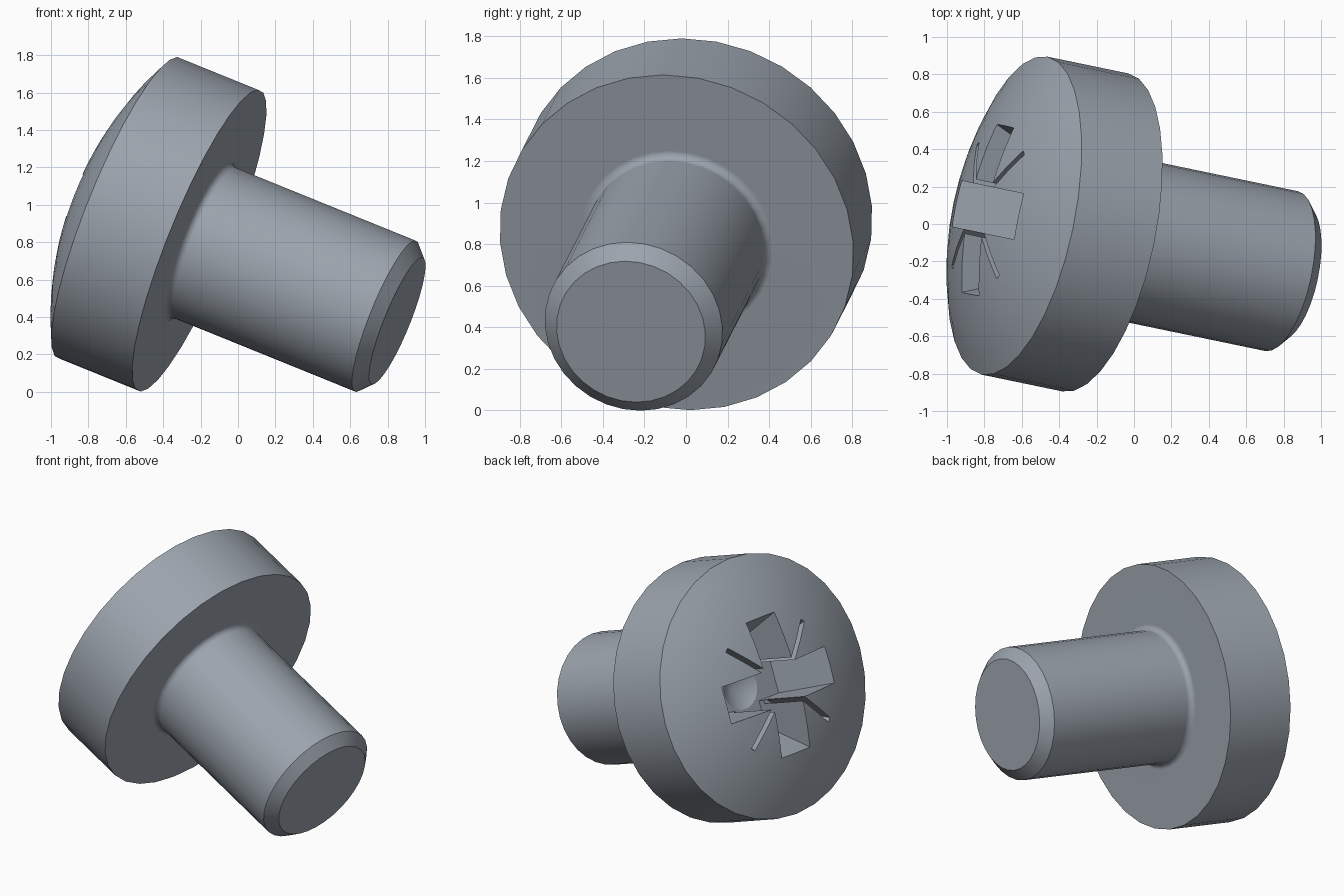
import bpy, bmesh, math
from mathutils import Vector, Matrix

cube = bpy.data.objects.get("Cube")
if cube:
    bpy.data.objects.remove(cube, do_unlink=True)

HEAD_R, HEAD_H, DOME_H = 0.868, 0.475, 0.22
SHANK_R, SHANK_L, TIP_R, TIP_L = 0.436, 1.095, 0.365, 1.163
FILLET = 0.04
TOP = HEAD_H + DOME_H

# Tilted frame: local z runs from the shank tip towards the head
z_axis = Vector((-0.910, 0.189, 0.369)).normalized()
x_axis = Vector((0, 0, 1)).cross(-z_axis).normalized()
y_axis = z_axis.cross(x_axis)
place = Matrix((x_axis, y_axis, z_axis)).transposed().to_4x4()
place.translation = (-0.207, -0.045, 0.808)

steel = bpy.data.materials.new("steel grey")
steel.use_nodes = True
colour = (0.33, 0.37, 0.42, 1)
steel.diffuse_color = colour
steel.node_tree.nodes["Principled BSDF"].inputs["Base Color"].default_value = colour


def add_object(name, bm):
    bmesh.ops.recalc_face_normals(bm, faces=bm.faces)
    mesh = bpy.data.meshes.new(name)
    bm.to_mesh(mesh)
    bm.free()
    mesh.materials.append(steel)
    obj = bpy.data.objects.new(name, mesh)
    bpy.context.collection.objects.link(obj)
    obj.matrix_world = place
    return obj


def lathe(name, profile, steps):
    """Revolve (radius, height) points that start and end on the axis."""
    bm = bmesh.new()
    verts = [bm.verts.new((r, 0, z)) for r, z in profile]
    edges = [bm.edges.new(pair) for pair in zip(verts, verts[1:])]
    bmesh.ops.spin(bm, geom=verts + edges, axis=(0, 0, 1), cent=(0, 0, 0),
                   angle=math.tau, steps=steps)
    bmesh.ops.remove_doubles(bm, verts=bm.verts, dist=0.0005)
    return add_object(name, bm)


def tapered_slot(name, half_width, top_len, low_len, depth, angle):
    """Bar across the axis whose ends slope inwards with depth."""
    bm = bmesh.new()
    bmesh.ops.create_cube(bm, size=2)
    for v in bm.verts:
        upper = v.co.z > 0
        v.co.x *= top_len if upper else low_len
        v.co.y *= half_width
        v.co.z = TOP + 0.05 if upper else TOP - depth
    bmesh.ops.rotate(bm, verts=bm.verts, matrix=Matrix.Rotation(angle, 3, 'Z'))
    return add_object(name, bm)


# Screw body: chamfered tip, shank, fillet, head and dome
profile = [(0, -TIP_L), (TIP_R, -TIP_L), (SHANK_R, -SHANK_L)]
for i in range(5):
    t = math.pi / 2 * i / 4
    profile.append((SHANK_R + FILLET * (1 - math.cos(t)), FILLET * (math.sin(t) - 1)))
profile += [(HEAD_R, 0)]
ball = (HEAD_R ** 2 + DOME_H ** 2) / (2 * DOME_H)
cap = math.asin(HEAD_R / ball)
for i in range(9):
    t = cap * (1 - i / 8)
    profile.append((ball * math.sin(t), TOP - ball + ball * math.cos(t)))
screw = lathe("screw", profile, 32)

# Drive recess: wide cross, thin diagonal grooves and a conical centre
cutters = []
for k in range(2):
    turn = k * math.pi / 2
    cutters.append(tapered_slot("cross_cutter", 0.125, 0.505, 0.30, 0.45, turn))
    cutters.append(tapered_slot("groove_cutter", 0.016, 0.54, 0.30, 0.40,
                                turn + math.pi / 4))
cutters.append(lathe("centre_cutter", [(0, TOP - 0.54), (0.16, TOP - 0.44),
                                       (0.195, TOP + 0.06), (0, TOP + 0.06)], 24))

bpy.ops.object.select_all(action='DESELECT')
bpy.context.view_layer.objects.active = screw
screw.select_set(True)
for cutter in cutters:
    cutter.hide_render = True
    mod = screw.modifiers.new("recess", 'BOOLEAN')
    mod.operation = 'DIFFERENCE'
    mod.solver = 'EXACT'
    mod.object = cutter
    bpy.ops.object.modifier_apply(modifier=mod.name)
for cutter in cutters:
    bpy.data.objects.remove(cutter, do_unlink=True)

# Smooth curved walls, crisp edges
bpy.ops.object.shade_smooth_by_angle(angle=math.radians(28))
weighted = screw.modifiers.new("weighted normals", 'WEIGHTED_NORMAL')
weighted.keep_sharp = True
